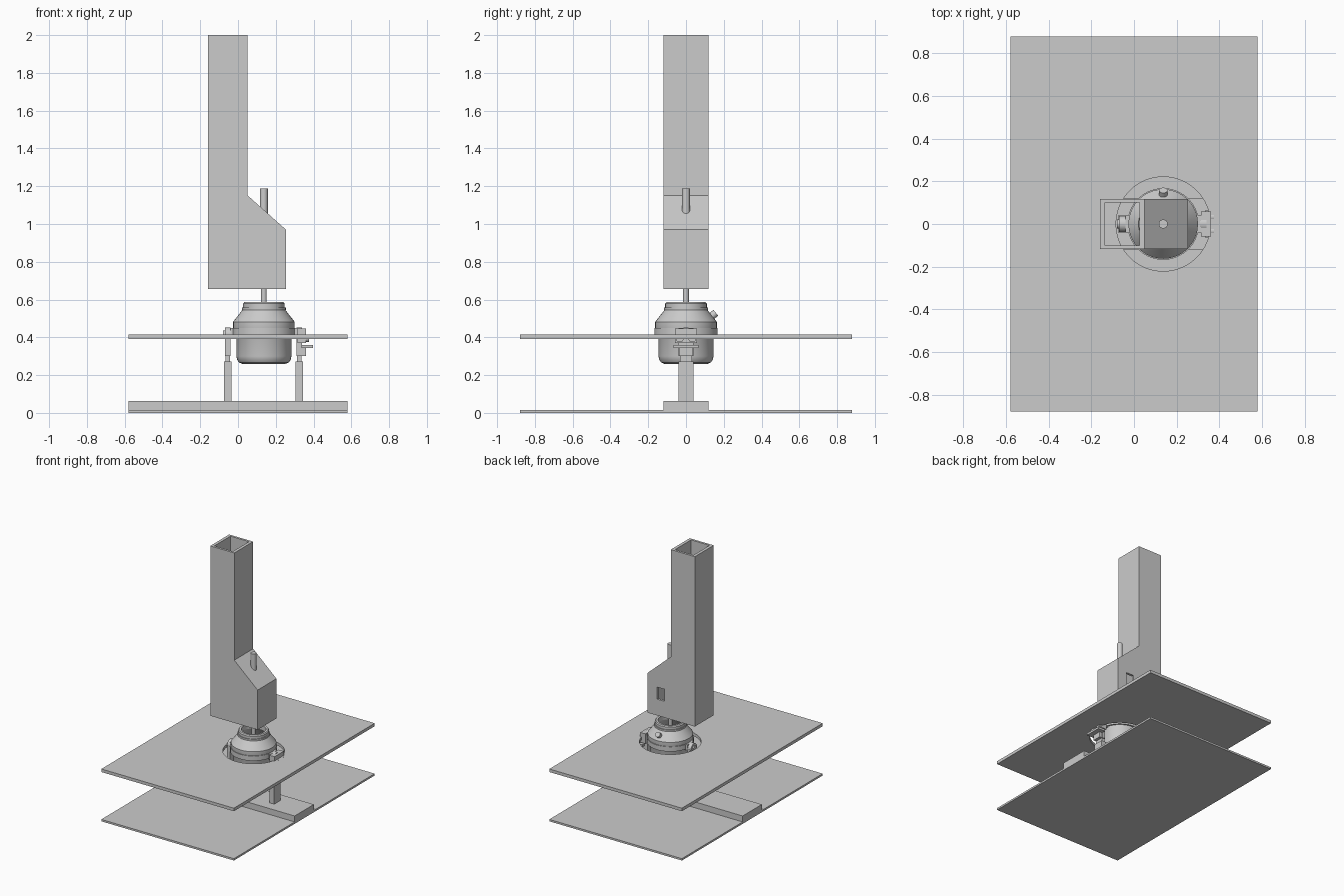
import bpy, bmesh, math
from mathutils import Vector

if "Cube" in bpy.data.objects:
    bpy.data.objects.remove(bpy.data.objects["Cube"])

CX = 0.137  # vessel and lance axis


def make(name, bm, smooth=False):
    bmesh.ops.recalc_face_normals(bm, faces=bm.faces)
    me = bpy.data.meshes.new(name)
    bm.to_mesh(me)
    bm.free()
    ob = bpy.data.objects.new(name, me)
    bpy.context.collection.objects.link(ob)
    if smooth:
        bpy.ops.object.select_all(action='DESELECT')
        ob.select_set(True)
        bpy.context.view_layer.objects.active = ob
        bpy.ops.object.shade_smooth_by_angle(angle=math.radians(25))
    return ob


def box(name, x0, x1, y0, y1, z0, z1):
    bm = bmesh.new()
    bmesh.ops.create_cube(bm, size=1)
    for v in bm.verts:
        v.co = ((x0 + x1) / 2 + v.co.x * (x1 - x0),
                (y0 + y1) / 2 + v.co.y * (y1 - y0),
                (z0 + z1) / 2 + v.co.z * (z1 - z0))
    return make(name, bm)


def rod(name, a, b, r, seg=24):
    a, b = Vector(a), Vector(b)
    bm = bmesh.new()
    bmesh.ops.create_cone(bm, cap_ends=True, segments=seg, radius1=r, radius2=r, depth=(b - a).length)
    q = (b - a).to_track_quat('Z', 'Y')
    for v in bm.verts:
        v.co = q @ v.co + (a + b) / 2
    return make(name, bm, True)


def lathe(name, pts, closed=False, seg=40):
    bm = bmesh.new()
    vs = [bm.verts.new((CX + r, 0, z)) for r, z in pts]
    es = [bm.edges.new(p) for p in zip(vs, vs[1:])]
    if closed:
        es.append(bm.edges.new((vs[-1], vs[0])))
    bmesh.ops.spin(bm, geom=vs + es, cent=(CX, 0, 0), axis=(0, 0, 1),
                   angle=math.tau, steps=seg, use_duplicate=False)
    bmesh.ops.remove_doubles(bm, verts=bm.verts, dist=1e-5)
    return make(name, bm, True)


def prism(name, pts, w):
    # side profile in x-z, extruded across y
    bm = bmesh.new()
    f = bm.faces.new([bm.verts.new((x, -w, z)) for x, z in pts])
    ext = bmesh.ops.extrude_face_region(bm, geom=[f])['geom']
    for v in ext:
        if isinstance(v, bmesh.types.BMVert):
            v.co.y = w
    return make(name, bm)


def cut(ob, cutter):
    cutter.hide_render = True
    m = ob.modifiers.new('cut', 'BOOLEAN')
    m.operation, m.solver, m.object = 'DIFFERENCE', 'EXACT', cutter
    bpy.context.view_layer.objects.active = ob
    bpy.ops.object.modifier_apply(modifier=m.name)
    bpy.data.objects.remove(cutter)


# ground slab, plinth and working platform with round opening
box('ground_slab', -.58, .58, -.88, .88, 0, .015)
box('plinth', -.58, .58, -.12, .12, .005, .062)
platform = box('platform', -.58, .58, -.88, .88, .39, .414)
cut(platform, rod('hole_cutter', (CX, 0, .3), (CX, 0, .5), .221, 64))

# vessel shell, open at the mouth
lathe('vessel', [(0, .26), (.115, .26), (.132, .267), (.142, .282), (.146, .3),
                 (.146, .39), (.163, .43), (.163, .482), (.11, .55), (.11, .578),
                 (.104, .586), (.088, .586), (.088, .55), (.135, .48),
                 (.125, .31), (.1, .29), (0, .285)])
lathe('mouth_collar', [(.1, .545), (.116, .545), (.116, .558), (.1, .558)], True)
lathe('trunnion_ring', [(.14, .412), (.168, .412), (.168, .45), (.14, .45)], True)
rod('tap_hole', (CX, .115, .495), (CX, .158, .53), .02)

# trunnions, pillars and bearings on both sides
for side, s, px in (('left', -1, -.055), ('right', 1, .325)):
    box(side + '_pillar', px - .02, px + .02, -.04, .04, .06, .272)
    box(side + '_pillar_neck', px - .012, px + .012, -.032, .032, .27, .31)
    box(side + '_pillar_head', px - .014, px + .014, -.04, .04, .3, .415)
    rod(side + '_bearing', (px - .015, 0, .415), (px + .015, 0, .415), .038)
    rod(side + '_trunnion', (CX + s * .15, 0, .415), (px + s * .025, 0, .415), .022)
    box(side + '_trunnion_block', min(CX + s * .14, CX + s * .178),
        max(CX + s * .14, CX + s * .178), -.04, .04, .405, .45)

# tilt drive on the right
box('drive_housing', .315, .36, -.058, .058, .37, .448)
box('drive_bracket', .335, .398, -.065, .065, .343, .36)
box('bracket_rib', .335, .36, -.035, .035, .3, .345)
for y in (-.033, .033):
    rod('drive_motor', (.355, y, .395), (.375, y, .395), .021)

# exhaust hood: hollow bent duct with inspection window at the back
hood = prism('exhaust_hood', [(-.16, .656), (.254, .656), (.254, .97),
                              (.05, 1.152), (.05, 2), (-.16, 2)], .118)
cut(hood, prism('duct_cutter', [(-.136, .6), (.23, .6), (.23, .96),
                                (.026, 1.142), (.026, 2.1), (-.136, 2.1)], .1))
cut(hood, box('window_cutter', .105, .17, .05, .2, .785, .88))

# oxygen lance and its sleeve through the sloped roof
rod('lance', (CX, 0, .42), (CX, 0, 1.15), .015)
rod('lance_sleeve', (CX, 0, 1.03), (CX, 0, 1.188), .021)
